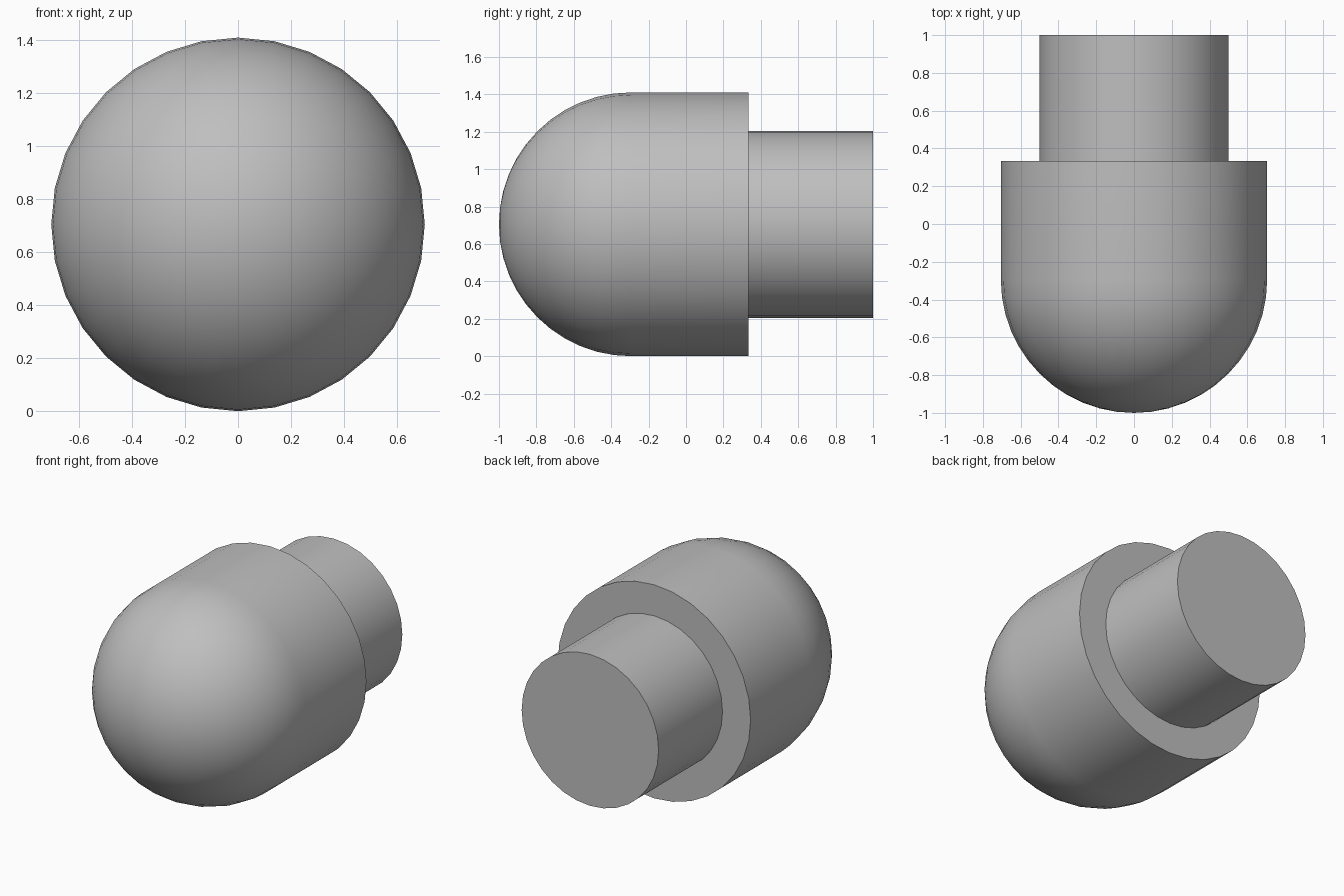
import bpy, bmesh, math

if "Cube" in bpy.data.objects:
    bpy.data.objects.remove(bpy.data.objects["Cube"], do_unlink=True)

SIDES = 32
BODY_R, STEM_R = 0.705, 0.5
DOME_Y = -1 + BODY_R
SHOULDER_Y = 0.333

grey = bpy.data.materials.new("plain grey")
grey.use_nodes = True
colour = (0.52, 0.52, 0.52, 1)
grey.diffuse_color = colour
grey.node_tree.nodes["Principled BSDF"].inputs["Base Color"].default_value = colour


def lathe(name, profile):
    """Spin (radius, y) points around the horizontal y axis at body height."""
    bm = bmesh.new()
    rings = []
    for r, y in profile:
        if r < 1e-5:
            rings.append([bm.verts.new((0, y, BODY_R))] * SIDES)
            continue
        ring = []
        for i in range(SIDES):
            a = math.tau * i / SIDES
            ring.append(bm.verts.new((r * math.sin(a), y, BODY_R + r * math.cos(a))))
        rings.append(ring)
    for a, b in zip(rings, rings[1:]):
        for i in range(SIDES):
            j = (i + 1) % SIDES
            corners = list(dict.fromkeys((a[i], a[j], b[j], b[i])))
            bm.faces.new(corners)
    bmesh.ops.recalc_face_normals(bm, faces=bm.faces)
    mesh = bpy.data.meshes.new(name)
    bm.to_mesh(mesh)
    bm.free()
    mesh.materials.append(grey)
    obj = bpy.data.objects.new(name, mesh)
    bpy.context.collection.objects.link(obj)
    bpy.ops.object.select_all(action="DESELECT")
    obj.select_set(True)
    bpy.context.view_layer.objects.active = obj
    bpy.ops.object.shade_smooth_by_angle(angle=math.radians(30))
    return obj


# Round-nosed body with a flat shoulder at the back
steps = 12
dome = []
for i in range(steps + 1):
    t = math.pi / 2 * i / steps
    dome.append((BODY_R * math.sin(t), DOME_Y - BODY_R * math.cos(t)))
lathe("rounded_body", dome + [(BODY_R, SHOULDER_Y), (0, SHOULDER_Y)])

# Narrower stem behind the shoulder, slightly sunk into the body
lathe("rear_stem", [(0, SHOULDER_Y - 0.02), (STEM_R, SHOULDER_Y - 0.02),
                    (STEM_R, 1), (0, 1)])
